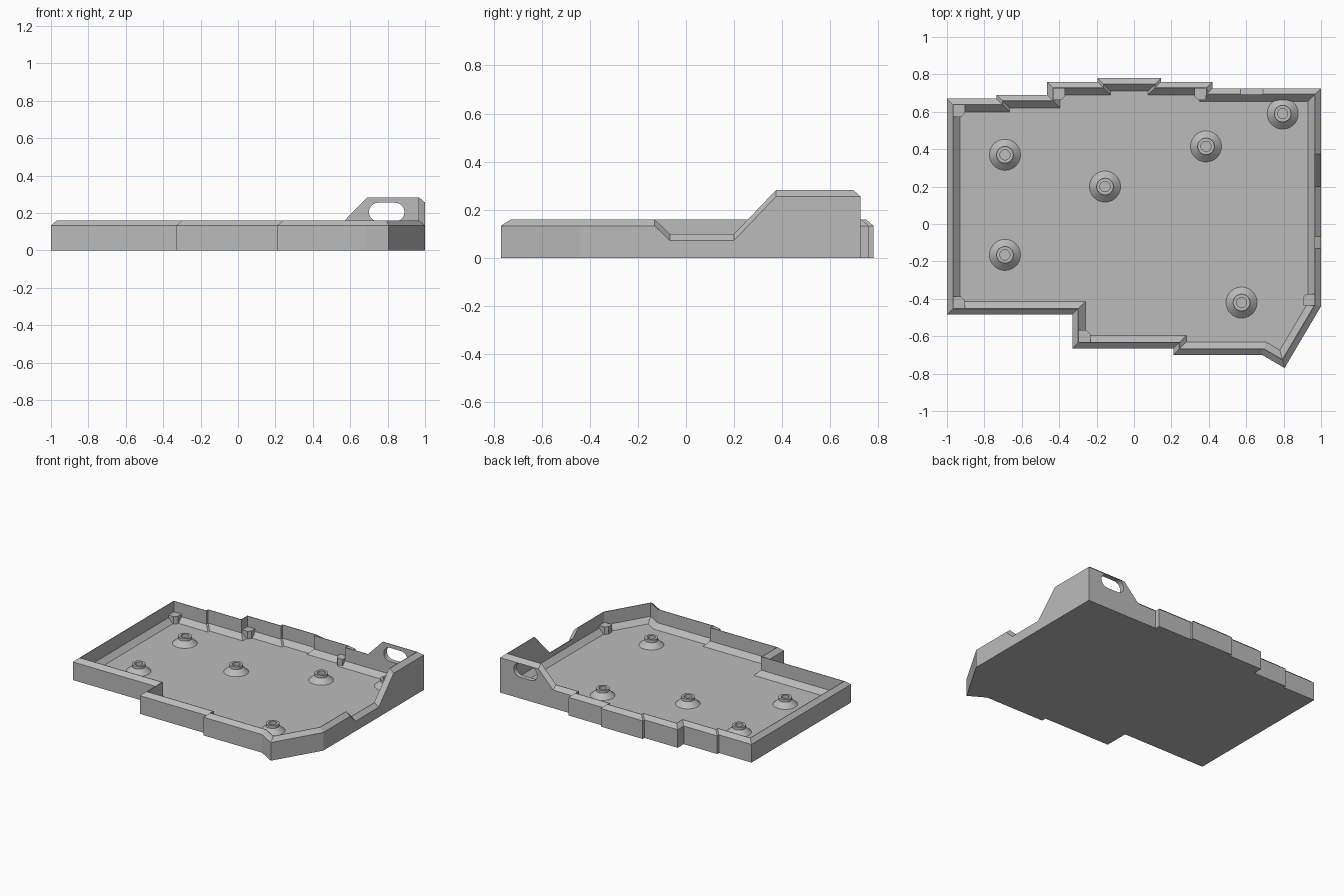
import bpy, bmesh, math
from mathutils import Vector

if "Cube" in bpy.data.objects:
    bpy.data.objects.remove(bpy.data.objects["Cube"])

grey = bpy.data.materials.new("plain grey")
grey.diffuse_color = (0.5, 0.5, 0.5, 1)
grey.use_nodes = True
grey.node_tree.nodes["Principled BSDF"].inputs["Base Color"].default_value = grey.diffuse_color

FLOOR, RIM, TALL, DIP = 0.027, 0.16, 0.283, 0.10
WALL, LEDGE = 0.035, 0.07

# Outline counter-clockwise: x, y, rim height
outline = [(x, y, RIM) for x, y in [
    (-1, -.485), (-.33, -.485), (-.33, -.665), (.21, -.665), (.21, -.70),
    (.685, -.70), (.805, -.77), (1, -.44)]]
outline += [(1, -.13, RIM), (1, -.067, DIP), (1, .2, DIP), (1, .375, TALL),
            (1, .725, TALL), (.69, .725, TALL), (.57, .725, RIM)]
outline += [(x, y, RIM) for x, y in [
    (.42, .725), (.42, .76), (.145, .76), (.145, .78), (-.195, .78),
    (-.195, .76), (-.465, .76), (-.465, .69), (-.735, .69), (-.735, .67), (-1, .67)]]


def inset(d):
    """Mitred inward offset of the outline."""
    pts = [Vector(p[:2]) for p in outline]
    result = []
    for i, p in enumerate(pts):
        a = (p - pts[i - 1]).normalized()
        b = (pts[(i + 1) % len(pts)] - p).normalized()
        na, nb = Vector((-a.y, a.x)), Vector((-b.y, b.x))
        result.append(p + (na + nb) * d / (1 + na.dot(nb)))
    return result


def finish(bm, name):
    bmesh.ops.recalc_face_normals(bm, faces=bm.faces)
    me = bpy.data.meshes.new(name)
    bm.to_mesh(me)
    bm.free()
    me.materials.append(grey)
    ob = bpy.data.objects.new(name, me)
    bpy.context.collection.objects.link(ob)
    return ob


def loft(name, rings):
    """Skin closed rings and cap both ends."""
    bm = bmesh.new()
    loops = [[bm.verts.new(p) for p in ring] for ring in rings]
    n = len(loops[0])
    for lo, hi in zip(loops, loops[1:]):
        for i in range(n):
            j = (i + 1) % n
            bm.faces.new((lo[i], lo[j], hi[j], hi[i]))
    bm.faces.new(loops[0][::-1])
    bm.faces.new(loops[-1])
    return finish(bm, name)


def ring(d, height):
    return [(p.x, p.y, height(o[2])) for p, o in zip(inset(d), outline)]


# Tray: outer wall, chamfered rim, inner wall, sloped ledge, floor
tray = loft("tray", [
    ring(0, lambda h: 0),
    ring(0, lambda h: h - .027),
    ring(.031, lambda h: h),
    ring(WALL, lambda h: h),
    ring(WALL, lambda h: FLOOR + LEDGE - WALL),
    ring(LEDGE, lambda h: FLOOR)])

# Port slot cut through the tall back wall
slot = []
for side, cx in ((1, .84), (-1, .75)):
    for k in range(13):
        t = math.pi * (k / 12 - .5)
        slot.append((cx + side * .05 * math.cos(t), .205 + side * .05 * math.sin(t)))
cutter = loft("port_cutter", [[(x, y, z) for x, z in slot] for y in (.64, .80)])
cutter.hide_render = True
cutter.hide_set(True)
cut = tray.modifiers.new("port", 'BOOLEAN')
cut.operation, cut.solver, cut.object = 'DIFFERENCE', 'EXACT', cutter
bpy.context.view_layer.objects.active = tray
bpy.ops.object.modifier_apply(modifier=cut.name)
bpy.data.objects.remove(cutter)

# Screw standoffs: flared foot, short boss, blind hole
profile = [(.083, FLOOR - .002), (.083, FLOOR), (.045, .062), (.045, .082),
           (.027, .082), (.027, .035)]
for x, y in [(-.69, .37), (-.155, .2), (.385, .415), (.795, .59), (-.69, -.165), (.575, -.42)]:
    ob = loft("standoff", [
        [(x + r * math.cos(k * math.tau / 40), y + r * math.sin(k * math.tau / 40), z)
         for k in range(40)] for r, z in profile])
    bpy.context.view_layer.objects.active = ob
    ob.select_set(True)
    bpy.ops.object.shade_smooth_by_angle(angle=math.radians(30))
    ob.select_set(False)

# Corner support posts with a clipped free corner; sx, sy point into the tray
S, C = .062, .02
for x, y, sx, sy in [(-.965, .635, 1, -1), (-.43, .725, 1, -1), (.385, .725, -1, -1),
                     (-.965, -.45, 1, 1), (-.295, -.63, 1, 1), (.965, -.435, -1, 1)]:
    shape = [(0, 0), (S, 0), (S, S - C), (S - C, S), (0, S)]
    loft("corner_post", [[(x + sx * u, y + sy * v, z) for u, v in shape]
                         for z in (FLOOR - .002, .082)])
